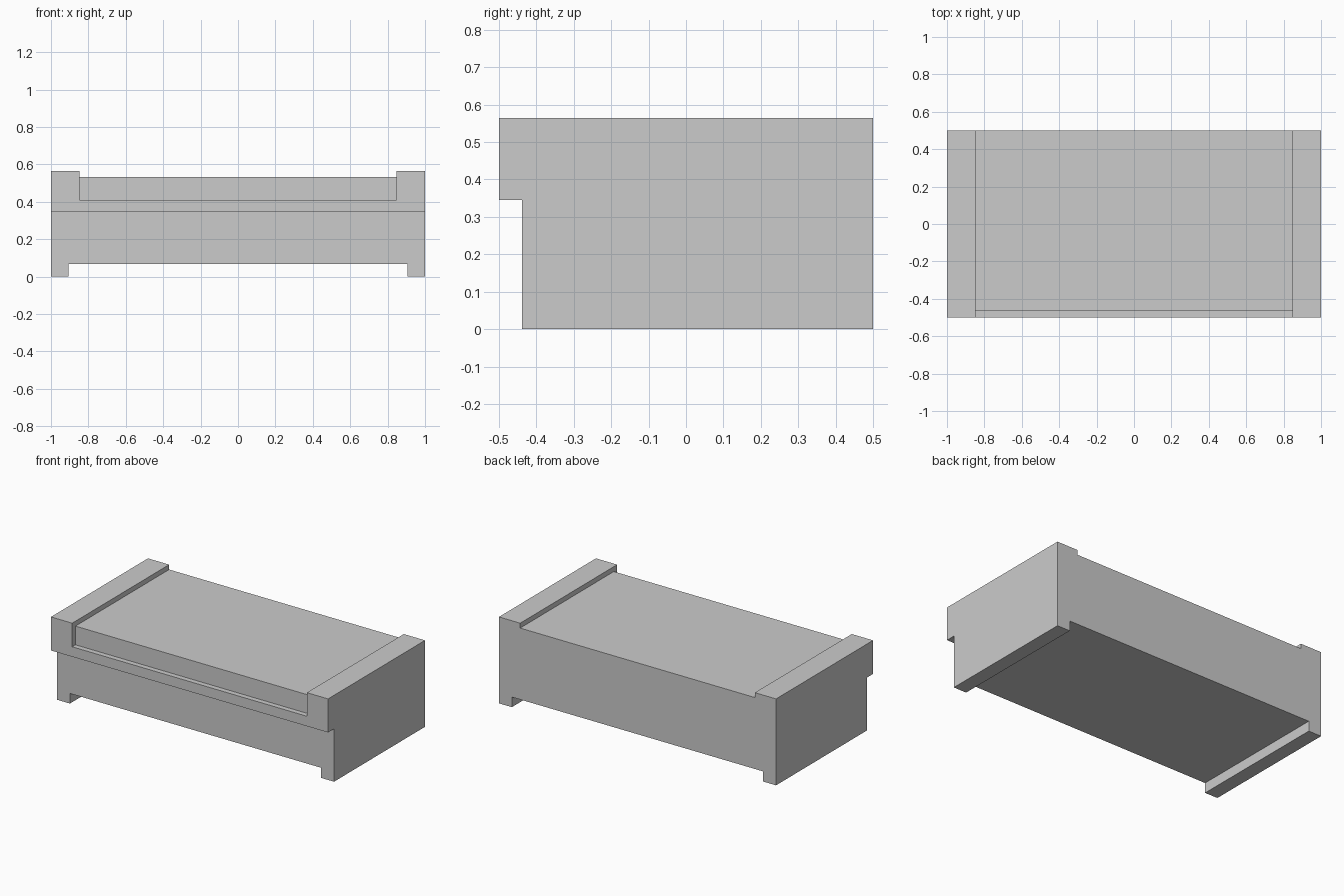
import bpy, bmesh

if "Cube" in bpy.data.objects:
    bpy.data.objects.remove(bpy.data.objects["Cube"])


def extrude_x(name, profile, half_width):
    """Extrude a (y, z) side profile symmetrically along x."""
    bm = bmesh.new()
    face = bm.faces.new([bm.verts.new((-half_width, y, z)) for y, z in profile])
    ext = bmesh.ops.extrude_face_region(bm, geom=[face])
    verts = [v for v in ext["geom"] if isinstance(v, bmesh.types.BMVert)]
    bmesh.ops.translate(bm, verts=verts, vec=(2 * half_width, 0, 0))
    bmesh.ops.recalc_face_normals(bm, faces=bm.faces)
    mesh = bpy.data.meshes.new(name)
    bm.to_mesh(mesh)
    bm.free()
    obj = bpy.data.objects.new(name, mesh)
    bpy.context.collection.objects.link(obj)
    return obj


def cut(target, cutter):
    """Subtract the cutter from the target and remove the cutter."""
    cutter.hide_render = True
    mod = target.modifiers.new(cutter.name, 'BOOLEAN')
    mod.operation = 'DIFFERENCE'
    mod.solver = 'EXACT'
    mod.object = cutter
    bpy.context.view_layer.objects.active = target
    bpy.ops.object.modifier_apply(modifier=mod.name)
    bpy.data.objects.remove(cutter)


# Bench body: side profile with the front overhang
body = extrude_x("bench_body", [
    (-0.438, 0), (0.5, 0), (0.5, 0.564),
    (-0.5, 0.564), (-0.5, 0.345), (-0.438, 0.345)], 1.0)

# Recessed seat top and set-back front panel, leaving the raised end rails
cut(body, extrude_x("seat_recess", [
    (-0.6, 0.41), (-0.466, 0.41), (-0.466, 0.532),
    (0.6, 0.532), (0.6, 0.7), (-0.6, 0.7)], 0.847))

# Underside channel, leaving a foot runner at each end
cut(body, extrude_x("foot_channel", [
    (-0.6, -0.1), (0.6, -0.1), (0.6, 0.066), (-0.6, 0.066)], 0.907))
